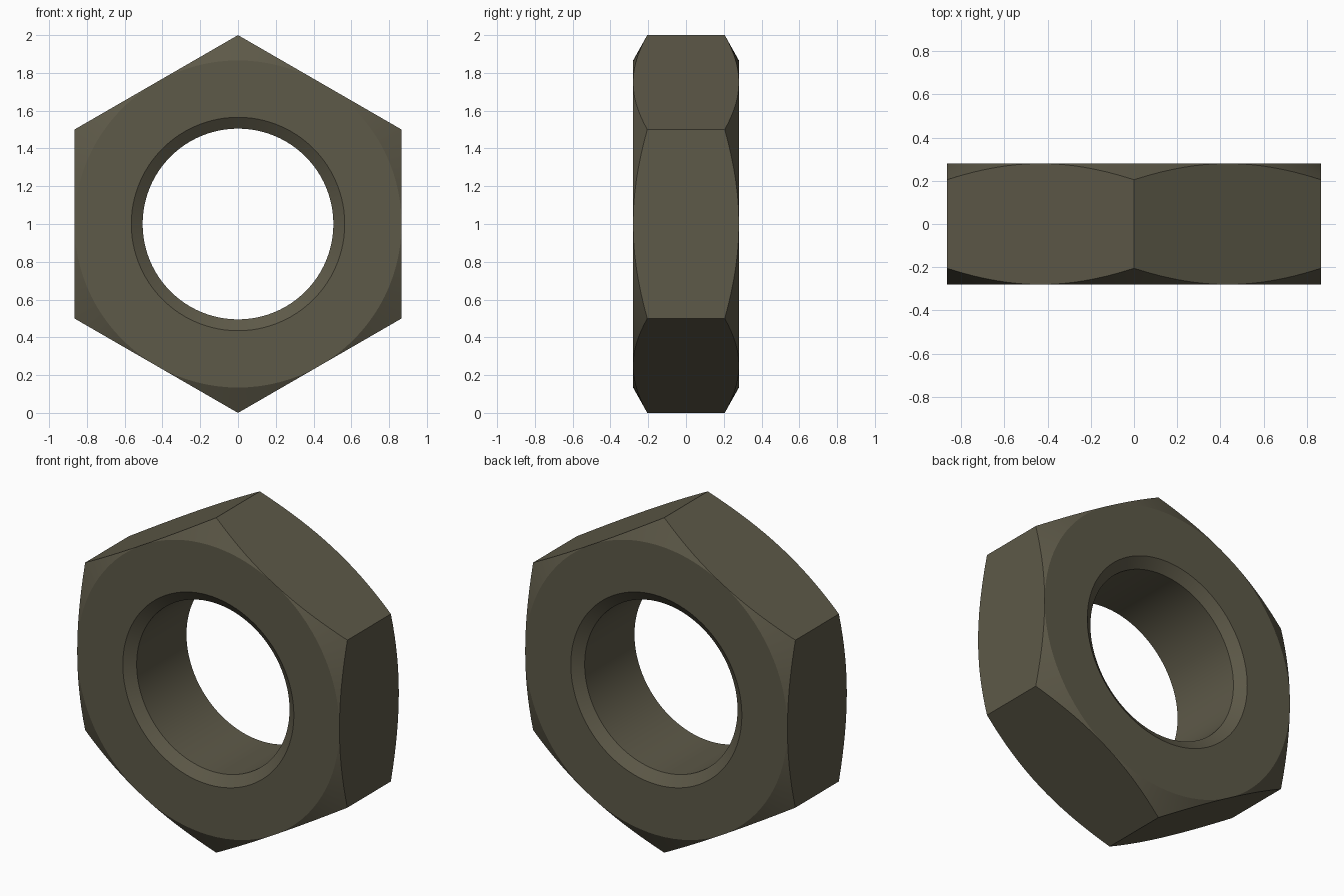
import bpy, bmesh, math

if "Cube" in bpy.data.objects:
    bpy.data.objects.remove(bpy.data.objects["Cube"])

SEG = 96                      # multiple of 12, so corners and flat centres are hit
FLAT = math.sqrt(3) / 2       # distance from axis to each flat
HALF = 0.28                   # half thickness
BORE, BORE_RIM, BORE_DEPTH = 0.505, 0.565, 0.045
SLOPE = 0.075 / (1 - FLAT)    # conical corner chamfer


def section(step):
    """Closed radial cross-section (radius, y) at one angle."""
    local = (step + SEG / 12) % (SEG / 6) - SEG / 12
    hex_r = FLAT / math.cos(local * 2 * math.pi / SEG)
    half = [(BORE, HALF - BORE_DEPTH), (BORE_RIM, HALF), (FLAT, HALF),
            (hex_r, HALF - (hex_r - FLAT) * SLOPE)]
    return half + [(r, -y) for r, y in reversed(half)]


# Hex nut swept around the y axis
bm = bmesh.new()
rings = []
for i in range(SEG):
    a = 2 * math.pi * i / SEG
    rings.append([bm.verts.new((r * math.cos(a), y, 1 + r * math.sin(a)))
                  for r, y in section(i)])
for i in range(SEG):
    p, q = rings[i], rings[(i + 1) % SEG]
    for j in range(len(p)):
        k = (j + 1) % len(p)
        bm.faces.new((p[j], p[k], q[k], q[j]))

# Chamfer fades to nothing at the middle of each flat
bmesh.ops.remove_doubles(bm, verts=bm.verts, dist=1e-5)
bmesh.ops.recalc_face_normals(bm, faces=bm.faces)
mesh = bpy.data.meshes.new("hex_nut")
bm.to_mesh(mesh)
bm.free()
nut = bpy.data.objects.new("hex_nut", mesh)
bpy.context.collection.objects.link(nut)

# Dark olive metal
mat = bpy.data.materials.new("dark_metal")
mat.diffuse_color = (0.11, 0.10, 0.065, 1)
mat.use_nodes = True
mat.node_tree.nodes["Principled BSDF"].inputs["Base Color"].default_value = mat.diffuse_color
mesh.materials.append(mat)

bpy.context.view_layer.objects.active = nut
nut.select_set(True)
bpy.ops.object.shade_smooth_by_angle(angle=math.radians(22))
